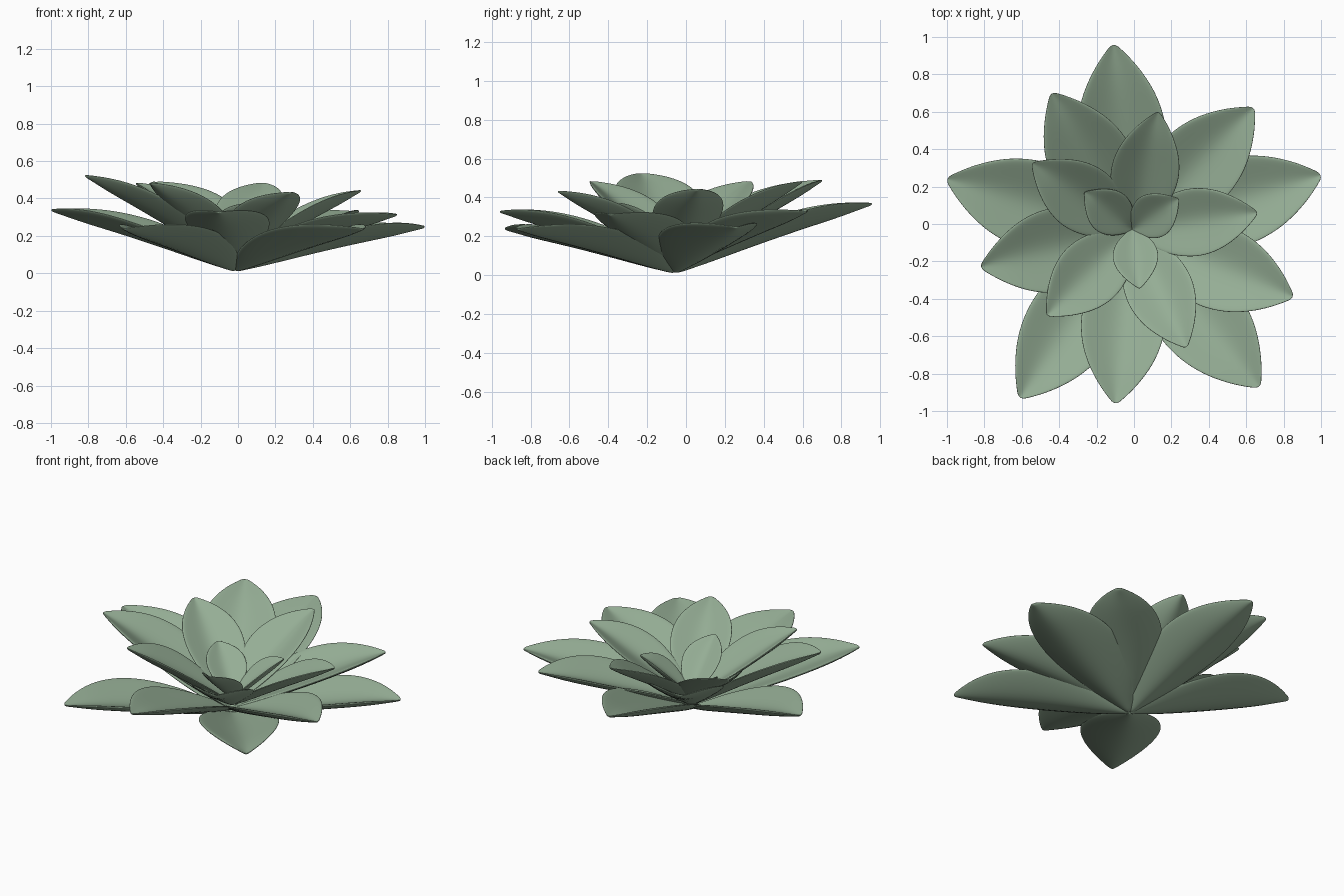
import bpy, bmesh
from mathutils import Vector

if "Cube" in bpy.data.objects:
    bpy.data.objects.remove(bpy.data.objects["Cube"])

green = bpy.data.materials.new("leaf_green")
green.diffuse_color = (0.30, 0.42, 0.30, 1)
green.use_nodes = True
green.node_tree.nodes["Principled BSDF"].inputs["Base Color"].default_value = green.diffuse_color

# Half-width outline along the leaf: (position along length, fraction of max half-width)
OUTLINE = [(0, .10), (.05, .22), (.12, .42), (.22, .66), (.34, .86), (.46, .97),
           (.56, 1.0), (.66, .95), (.76, .82), (.85, .61), (.92, .39), (.97, .19), (1.0, .06)]

# Cross-section: (side position, share of thickness), top left to right then underside back
SECTION = [(-1, 0), (-.95, .45), (-.85, .8), (-.45, 1), (0, .9), (.45, 1), (.85, .8), (.95, .45),
           (1, 0), (.93, -.4), (.5, -.9), (0, -1), (-.5, -.9), (-.93, -.4)]


def leaf(name, base, tip, half_width, thick, fold=0.40):
    """Closed, softly V-folded pointed leaf from base to tip."""
    base, tip = Vector(base), Vector(tip)
    axis = tip - base
    fwd = axis.normalized()
    side = Vector((0, 0, 1)).cross(fwd).normalized()
    up = fwd.cross(side)
    bm = bmesh.new()
    rings = []
    for t, wf in OUTLINE:
        w = half_width * wf
        th = thick * min(1, .45 + wf) * (1 if t < .8 else 1 - 2.6 * (t - .8))
        ring = []
        for u, k in SECTION:
            lift = fold * w * abs(u) ** 1.25
            ring.append(bm.verts.new(base + axis * t + side * (u * w) + up * (lift + k * th)))
        rings.append(ring)
    n = len(SECTION)
    for a, b in zip(rings, rings[1:]):
        for i in range(n):
            j = (i + 1) % n
            bm.faces.new((a[i], a[j], b[j], b[i]))
    bm.faces.new(rings[0])
    bm.faces.new(rings[-1])
    bmesh.ops.recalc_face_normals(bm, faces=bm.faces[:])
    for f in bm.faces:
        f.smooth = True
    me = bpy.data.meshes.new(name)
    bm.to_mesh(me)
    bm.free()
    me.materials.append(green)
    ob = bpy.data.objects.new(name, me)
    bpy.context.collection.objects.link(ob)
    sub = ob.modifiers.new("smooth", 'SUBSURF')
    sub.levels = sub.render_levels = 2
    return ob


# Rosette layers: name, base point, half-width, half-thickness, leaf tips
LAYERS = [
    ("outer_leaf", (-.015, -.055, .015), .245, .018,
     [(-1.0, .24, .335), (-.11, .96, .365), (1.0, .26, .245), (.67, -.87, .235), (-.61, -.93, .235)]),
    ("middle_leaf", (-.012, -.05, .04), .232, .017,
     [(-.82, -.23, .52), (-.44, .70, .485), (.64, .62, .325), (.85, -.39, .31), (-.10, -.96, .325)]),
    ("inner_leaf", (-.01, -.04, .065), .187, .015,
     [(-.545, .325, .48), (.13, .60, .48), (.66, .06, .44), (.28, -.66, .43), (-.465, -.49, .48)]),
    ("heart_leaf", (-.01, -.03, .10), .125, .012,
     [(-.265, .17, .33), (.24, .135, .36), (.03, -.345, .37)]),
]

for name, base, half_width, thick, tips in LAYERS:
    for i, tip in enumerate(tips):
        leaf(f"{name}_{i + 1}", base, tip, half_width, thick)
